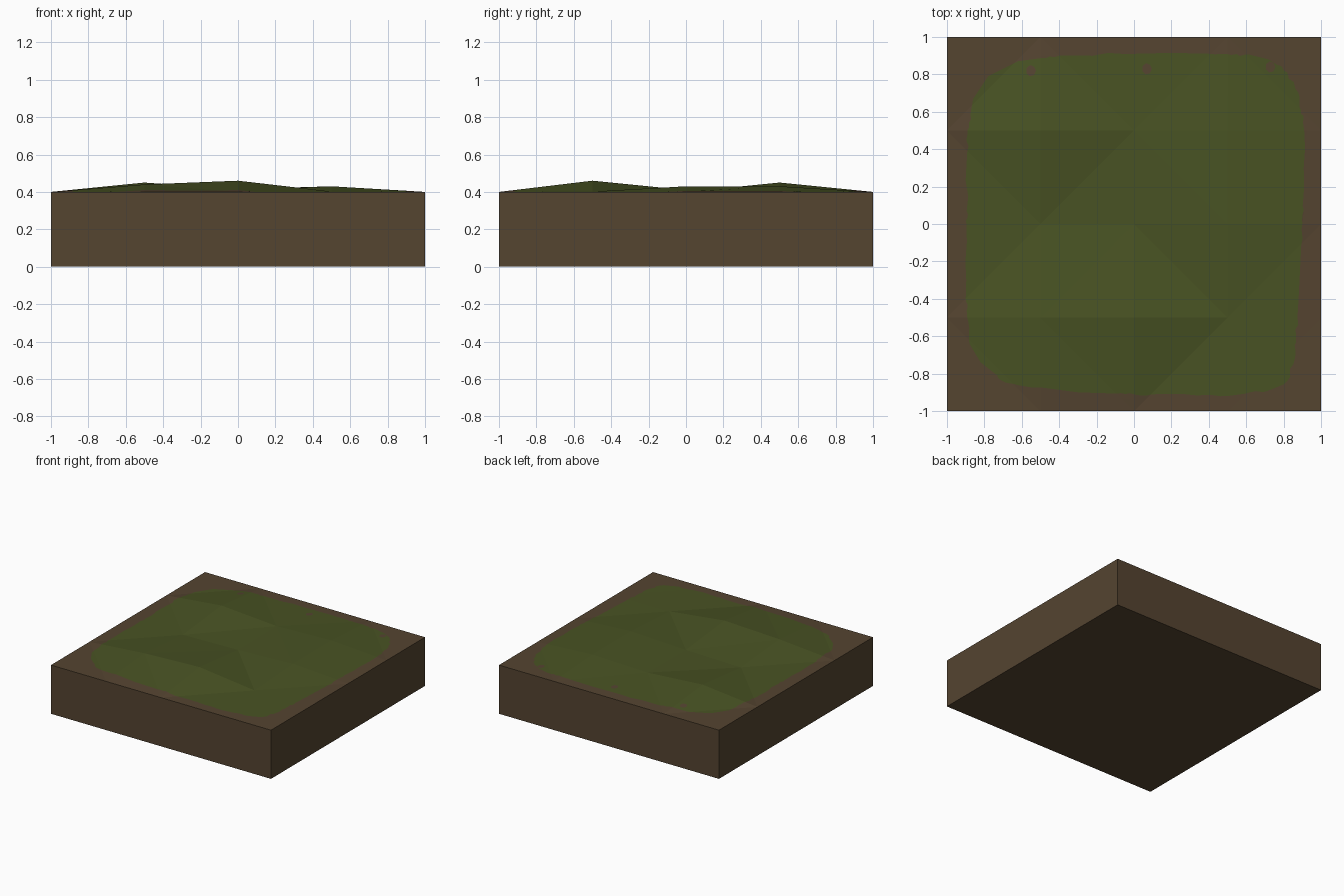
import bpy, bmesh, random
from mathutils import Vector

if "Cube" in bpy.data.objects:
    bpy.data.objects.remove(bpy.data.objects["Cube"])

random.seed(4)


def material(name, rgb):
    m = bpy.data.materials.new(name)
    m.diffuse_color = (*rgb, 1)
    m.use_nodes = True
    m.node_tree.nodes["Principled BSDF"].inputs["Base Color"].default_value = m.diffuse_color
    return m


# Interior heights of the 4 x 4 tile top (x, y) -> z; the rim stays at 0.4
RIM = 0.40
HEIGHTS = {(-0.5, -0.5): 0.44, (0, -0.5): 0.46, (0.5, -0.5): 0.402,
           (-0.5, 0): 0.40, (0, 0): 0.41, (0.5, 0): 0.43,
           (-0.5, 0.5): 0.45, (0, 0.5): 0.415, (0.5, 0.5): 0.43}
# Convex, counter-clockwise grass outline
OUTLINE = [(-.9, -.4), (-.88, -.64), (-.82, -.74), (-.68, -.85), (-.3, -.9),
           (0, -.91), (.5, -.92), (.72, -.89), (.82, -.84), (.86, -.72),
           (.88, -.4), (.9, 0), (.91, .5), (.88, .7), (.82, .81), (.72, .88),
           (.62, .905), (.2, .915), (-.4, .9), (-.62, .87), (-.78, .79),
           (-.86, .67), (-.89, .5)]
SPOTS = [(-.55, .82), (.07, .83), (.73, .84)]


def cut_inside(bm, faces, polygon):
    """Cut a convex polygon into the faces, seen from above; return the inside."""
    for a, b in zip(polygon, polygon[1:] + polygon[:1]):
        co = Vector((a[0], a[1], 0))
        out = Vector((b[1] - a[1], a[0] - b[0], 0)).normalized()
        edges = list({e for f in faces for e in f.edges})
        verts = list({v for f in faces for v in f.verts})
        res = bmesh.ops.bisect_plane(bm, geom=verts + edges + list(faces),
                                     dist=1e-5, plane_co=co, plane_no=out)
        found = {g for g in res["geom"] if isinstance(g, bmesh.types.BMFace)}
        faces = [f for f in found
                 if (f.calc_center_median() - co).dot(out) < 0]
    return faces


# Uneven top surface
bm = bmesh.new()
bmesh.ops.create_grid(bm, x_segments=4, y_segments=4, size=1)
for v in bm.verts:
    v.co.z = HEIGHTS.get((round(v.co.x, 1), round(v.co.y, 1)), RIM)
bmesh.ops.triangulate(bm, faces=bm.faces[:])

# Soil sides and underside
rim = [e for e in bm.edges if e.is_boundary]
top = bm.faces[:]
res = bmesh.ops.extrude_edge_only(bm, edges=rim)
low = [g for g in res["geom"] if isinstance(g, bmesh.types.BMVert)]
for v in low:
    v.co.z = 0
bmesh.ops.contextual_create(bm, geom=[e for e in bm.edges if e.is_boundary])

# Grass patch cut into the top, with small bare spots
grass = cut_inside(bm, top, OUTLINE)
for f in grass:
    f.material_index = 1
for sx, sy in SPOTS:
    ring = [(sx + .026 * x, sy + .03 * y) for x, y in
            ((1, 0), (.6, .7), (-.2, 1), (-.9, .5), (-1, -.4), (-.3, -1), (.6, -.8))]
    near = [f for f in bm.faces if f.material_index == 1]
    for f in cut_inside(bm, near, ring):
        f.material_index = 0

# Ragged grass border
border = [e for e in bm.edges
          if len({f.material_index for f in e.link_faces}) == 2
          and e.calc_length() > 0.06]
bmesh.ops.subdivide_edges(bm, edges=border, cuts=3)
for v in bm.verts:
    if len({f.material_index for f in v.link_faces}) == 2 and len(v.link_edges) == 2:
        v.co.xy *= 1 + random.uniform(-.009, .009)

bmesh.ops.recalc_face_normals(bm, faces=bm.faces[:])
mesh = bpy.data.meshes.new("ground_tile")
bm.to_mesh(mesh)
bm.free()
mesh.materials.append(material("brown soil", (.090, .058, .030)))
mesh.materials.append(material("green grass", (.066, .086, .017)))
tile = bpy.data.objects.new("ground_tile", mesh)
bpy.context.collection.objects.link(tile)
